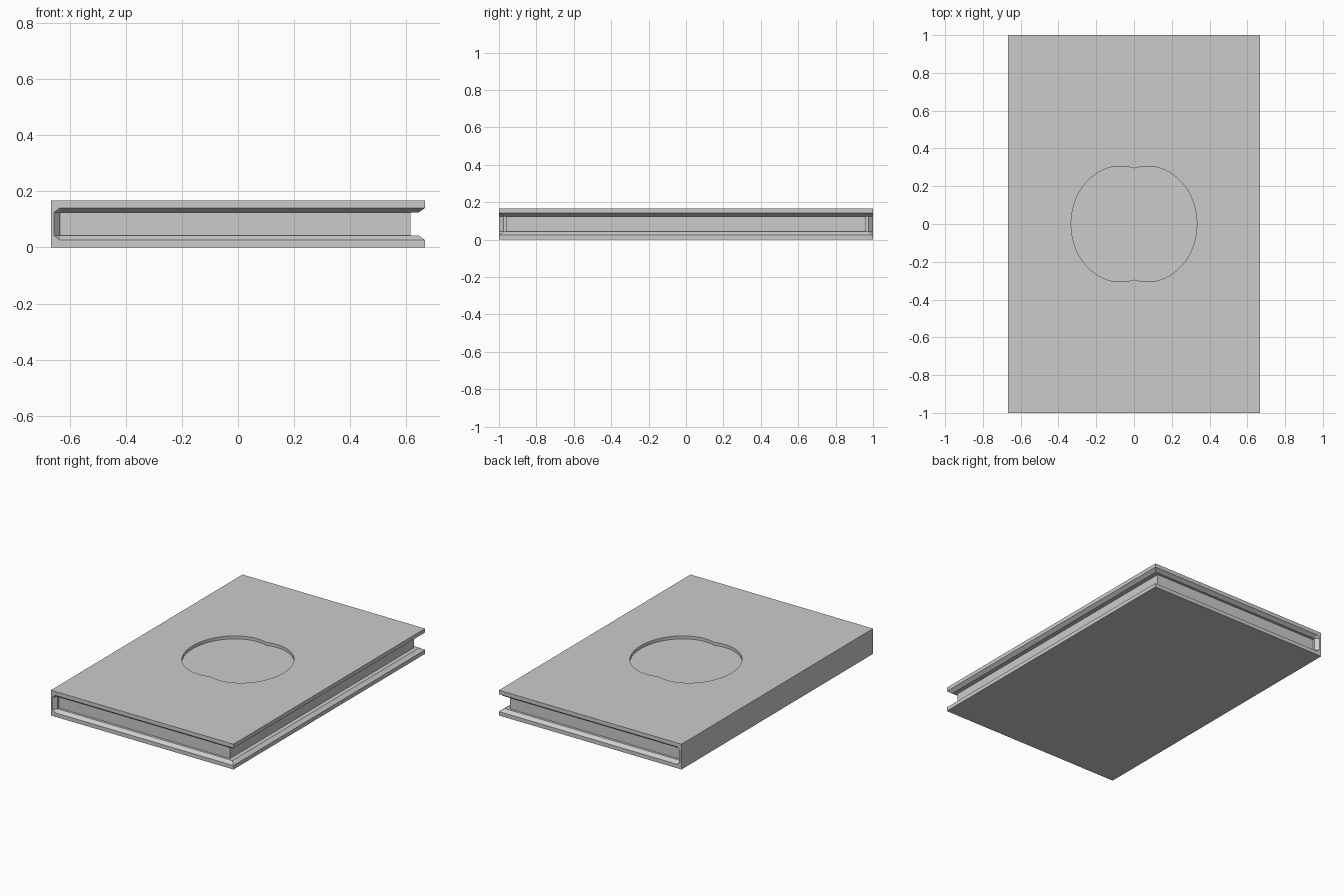
import bpy, bmesh, math

if "Cube" in bpy.data.objects:
    bpy.data.objects.remove(bpy.data.objects["Cube"])

X, Y, H = 0.667, 1.0, 0.167       # half width, half length, thickness
SPINE = -0.635                    # inner face of the spine
BOARD, INNER = 0.026, 0.043       # board edge thickness, board thickness past the bevel
BEVEL = 0.024
PX, PY = 0.615, 0.96              # page block edges
RECESS = H - 0.02


def make_object(name, faces):
    """Build the front half from polygons, mirror it to the back."""
    bm = bmesh.new()
    for pts in faces:
        bm.faces.new([bm.verts.new(p) for p in pts])
        bm.faces.new([bm.verts.new((x, -y, z)) for x, y, z in reversed(pts)])
    bmesh.ops.remove_doubles(bm, verts=bm.verts, dist=1e-5)
    bmesh.ops.recalc_face_normals(bm, faces=bm.faces)
    mesh = bpy.data.meshes.new(name)
    bm.to_mesh(mesh)
    bm.free()
    obj = bpy.data.objects.new(name, mesh)
    bpy.context.collection.objects.link(obj)
    return obj


def flip(p):
    return (p[0], p[1], H - p[2])


# Half outline of the two-lobed recess, left to right along its front
CX, A, B = 0.072, 0.261, 0.306
cut = math.acos(CX / A)
N = 16
right = [(CX + A * math.cos(t), -B * math.sin(t))
         for t in [i / N * (math.pi - cut) for i in range(N + 1)]]
outline = [(-x, y) for x, y in right] + [(x, y) for x, y in right[-2::-1]]
rim = [(x, y, H) for x, y in outline]
floor = [(x, y, RECESS) for x, y in outline]

# Top surface around the recess, its wall and its floor
faces = [
    [(-X, 0, H), (-X, -Y, H), (X, -Y, H), (X, 0, H)] + rim[::-1],
    floor,
]
faces += [[rim[i], rim[i + 1], floor[i + 1], floor[i]] for i in range(len(rim) - 1)]

# Underside and spine back
faces += [
    [(-X, 0, 0), (X, 0, 0), (X, -Y, 0), (-X, -Y, 0)],
    [(-X, 0, 0), (-X, -Y, 0), (-X, -Y, H), (-X, 0, H)],
]

# Front end: one C-shaped face of both boards and the spine
spine_corner = (SPINE - 0.02, -Y, 0.042)
board_start = (SPINE, -Y, BOARD)
lower = [(-X, -Y, 0), (X, -Y, 0), (X, -Y, BOARD), board_start, spine_corner]
faces.append(lower + [flip(p) for p in reversed(lower)])

# Board edges, bevels and inner ledges on front and right sides
bx, by = X - BEVEL, Y - BEVEL
inner_start = (SPINE, -by, INNER)
board = [
    [(X, -Y, 0), (X, 0, 0), (X, 0, BOARD), (X, -Y, BOARD)],
    [board_start, (X, -Y, BOARD), (bx, -by, INNER), inner_start],
    [(X, -Y, BOARD), (X, 0, BOARD), (bx, 0, INNER), (bx, -by, INNER)],
    [inner_start, (bx, -by, INNER), (PX, -PY, INNER), (SPINE, -PY, INNER)],
    [(bx, -by, INNER), (bx, 0, INNER), (PX, 0, INNER), (PX, -PY, INNER)],
    [board_start, inner_start, spine_corner],
]
for pts in board:
    faces += [pts, [flip(p) for p in reversed(pts)]]

# Inside of the spine: bevel and wall
wall = (SPINE, -PY, INNER)
faces += [
    [spine_corner, inner_start, flip(inner_start), flip(spine_corner)],
    [inner_start, wall, flip(wall), flip(inner_start)],
]
make_object("book_cover", faces)

# Page block edges between the boards
TOP = H - INNER
make_object("pages", [
    [(SPINE, -PY, INNER), (PX, -PY, INNER), (PX, -PY, TOP), (SPINE, -PY, TOP)],
    [(PX, -PY, INNER), (PX, 0, INNER), (PX, 0, TOP), (PX, -PY, TOP)],
])
